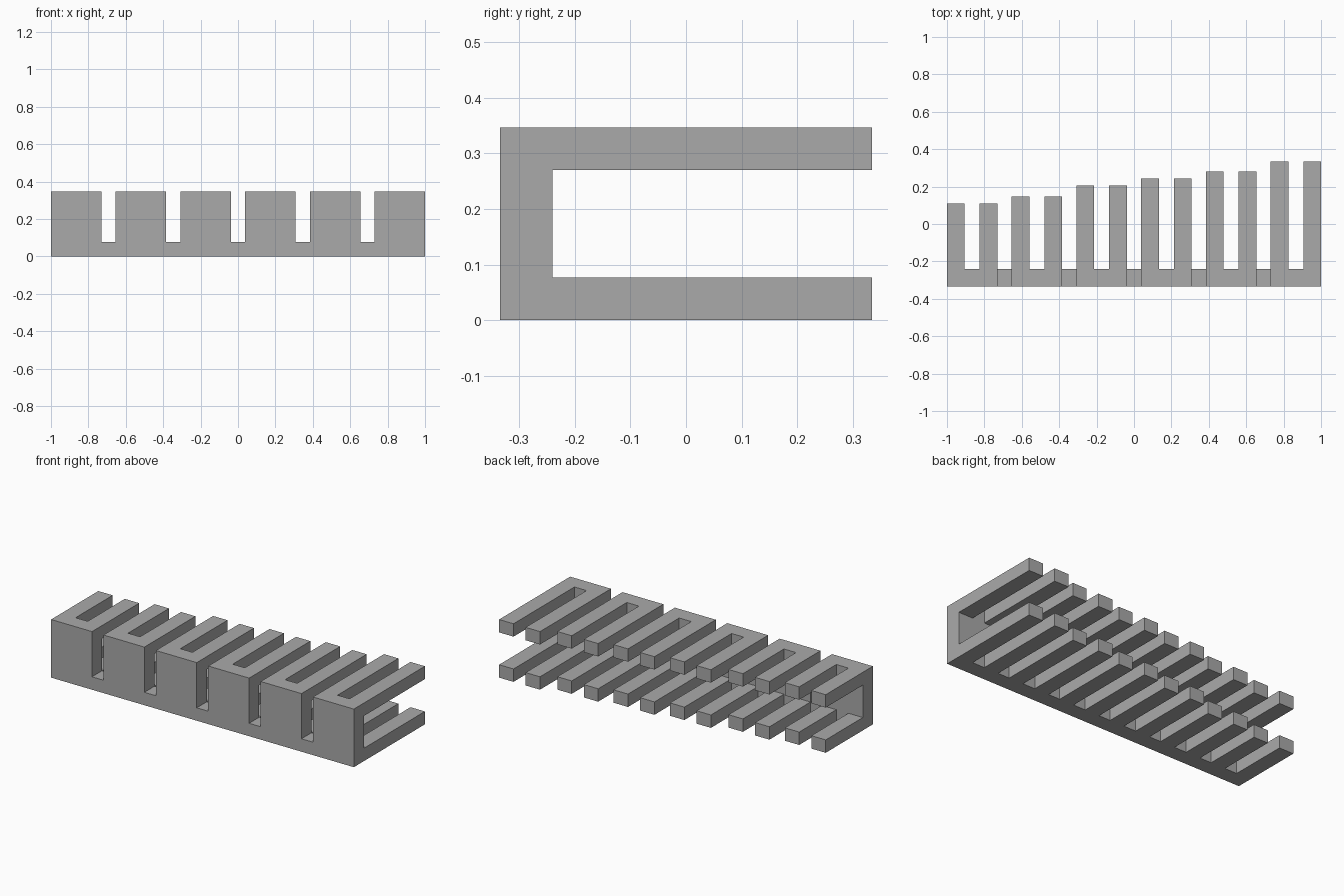
import bpy
import bmesh

default_cube = bpy.data.objects.get("Cube")
if default_cube:
    bpy.data.objects.remove(default_cube, do_unlink=True)

PRONG, GAP = 0.095, 0.08                 # prong width and the gap inside a pair
SLOT = (2 - 6 * (2 * PRONG + GAP)) / 5   # slot between neighbouring pairs
FRONT, WALL_BACK = -0.335, -0.24
LEVELS = [0, 0.077, 0.27, 0.347]         # bottom row, middle web, top row
REACH = [0.11, 0.147, 0.205, 0.243, 0.28, 0.335]  # prong tips, pair by pair

# Column layout along x: prong, gap, prong, slot for each pair
columns = []
x = -1.0
for pair in range(6):
    for kind, width in (("prong", PRONG), ("gap", GAP), ("prong", PRONG), ("slot", SLOT)):
        if kind == "slot" and pair == 5:
            continue
        columns.append((kind, pair, x, x + width))
        x += width

bm = bmesh.new()

# Front wall outline as a sheet of panels, open at the slots above the base
for kind, pair, x0, x1 in columns:
    for row in range(1 if kind == "slot" else 3):
        z0, z1 = LEVELS[row], LEVELS[row + 1]
        bm.faces.new([bm.verts.new((px, FRONT, pz))
                      for px, pz in ((x0, z0), (x1, z0), (x1, z1), (x0, z1))])
bmesh.ops.remove_doubles(bm, verts=bm.verts[:], dist=0.0001)

# Thicken the wall
wall = bmesh.ops.extrude_face_region(bm, geom=bm.faces[:])["geom"]
for v in wall:
    if isinstance(v, bmesh.types.BMVert):
        v.co.y = WALL_BACK
back_faces = [f for f in wall if isinstance(f, bmesh.types.BMFace)]


def column_at(px):
    return next(c for c in columns if c[2] - 0.001 <= px <= c[3] + 0.001)


# Pull the upper and lower prongs out of the back of the wall
prong_faces = []
for f in back_faces:
    centre = f.calc_center_median()
    if column_at(centre.x)[0] == "prong" and not LEVELS[1] < centre.z < LEVELS[2]:
        prong_faces.append(f)
tips = bmesh.ops.extrude_face_region(bm, geom=prong_faces)["geom"]
for f in tips:
    if isinstance(f, bmesh.types.BMFace):
        pair = column_at(f.calc_center_median().x)[1]
        for v in f.verts:
            v.co.y = REACH[pair]

# Merge flat panels into clean faces
bmesh.ops.recalc_face_normals(bm, faces=bm.faces[:])
bmesh.ops.dissolve_limit(bm, angle_limit=0.01, verts=bm.verts[:], edges=bm.edges[:])

mesh = bpy.data.meshes.new("pronged_channel")
bm.to_mesh(mesh)
bm.free()
channel = bpy.data.objects.new("pronged_channel", mesh)
bpy.context.collection.objects.link(channel)

# Plain grey finish
grey = bpy.data.materials.new("plain_grey")
grey.use_nodes = True
colour = (0.4, 0.4, 0.4, 1)
grey.diffuse_color = colour
grey.node_tree.nodes["Principled BSDF"].inputs["Base Color"].default_value = colour
mesh.materials.append(grey)
